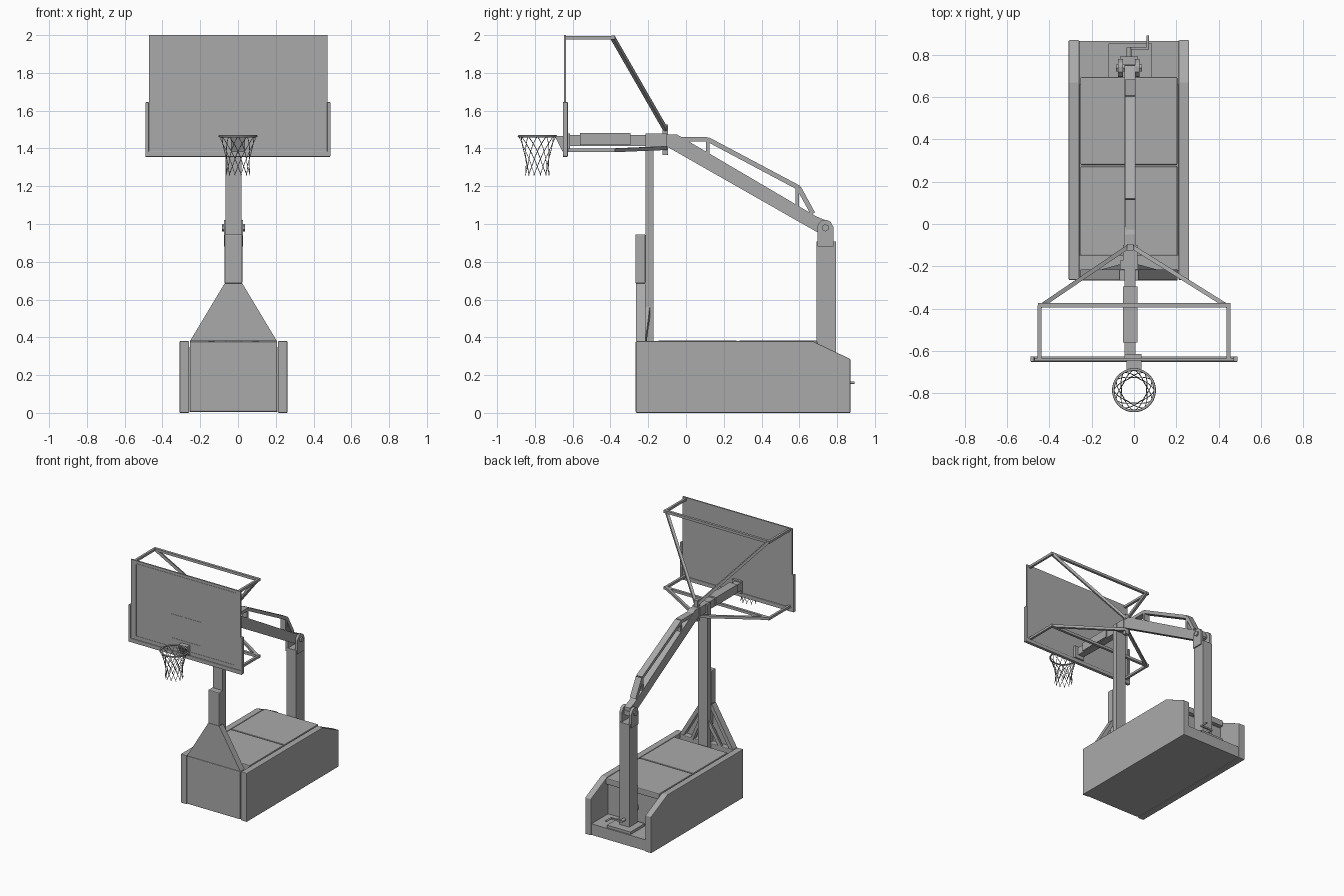
import bpy, bmesh
from math import sin, cos, pi
from mathutils import Vector

if "Cube" in bpy.data.objects:
    bpy.data.objects.remove(bpy.data.objects["Cube"])

grey = bpy.data.materials.new("mid grey")
grey.use_nodes = True
COLOUR = (0.4, 0.4, 0.4, 1)
grey.diffuse_color = COLOUR
grey.node_tree.nodes["Principled BSDF"].inputs["Base Color"].default_value = COLOUR

C = -0.024  # centre line of the base and posts


def finish(ob, name, bevel=0):
    ob.name = name
    ob.data.materials.append(grey)
    if bevel:
        mod = ob.modifiers.new("edge", "BEVEL")
        mod.width, mod.segments = bevel, 2
    return ob


def box(name, x, y, z, bevel=0):
    """Box from (low, high) ranges."""
    bpy.ops.mesh.primitive_cube_add(size=1, location=[sum(r) / 2 for r in (x, y, z)])
    ob = bpy.context.object
    ob.scale = [r[1] - r[0] for r in (x, y, z)]
    bpy.ops.object.transform_apply(location=False, rotation=False, scale=True)
    return finish(ob, name, bevel)


def prism(name, pts, low, high, axis="x", bevel=0):
    """Outline extruded along x (points are y, z) or along y (points are x, z)."""
    bm = bmesh.new()
    put = (lambda p, d: (d, p[0], p[1])) if axis == "x" else (lambda p, d: (p[0], d, p[1]))
    a = [bm.verts.new(put(p, low)) for p in pts]
    b = [bm.verts.new(put(p, high)) for p in pts]
    bm.faces.new(a)
    bm.faces.new(b[::-1])
    for i in range(len(pts)):
        j = (i + 1) % len(pts)
        bm.faces.new((a[j], a[i], b[i], b[j]))
    bmesh.ops.recalc_face_normals(bm, faces=bm.faces)
    me = bpy.data.meshes.new(name)
    bm.to_mesh(me)
    bm.free()
    ob = bpy.data.objects.new(name, me)
    bpy.context.collection.objects.link(ob)
    return finish(ob, name, bevel)


def beam(name, p, q, w, h=None):
    """Rectangular tube between two points."""
    p, q = Vector(p), Vector(q)
    d = q - p
    bpy.ops.mesh.primitive_cube_add(size=1, location=(p + q) / 2)
    ob = bpy.context.object
    ob.scale = (w, h or w, d.length)
    z = d.normalized()
    if abs(z.x) > 0.99:
        ob.rotation_euler = (0, pi / 2, 0)
    else:
        ob.rotation_euler = z.to_track_quat("Z", "Y").to_euler()
    return finish(ob, name)


def rod(name, p, q, r, sides=16):
    p, q = Vector(p), Vector(q)
    bpy.ops.mesh.primitive_cylinder_add(vertices=sides, radius=r, depth=(q - p).length, location=(p + q) / 2)
    ob = bpy.context.object
    ob.rotation_euler = (q - p).to_track_quat("Z", "Y").to_euler()
    bpy.ops.object.shade_smooth_by_angle()
    return finish(ob, name)


# Base: side walls, floor, front panel, filled middle and lids
wall = [(-0.265, 0), (0.87, 0), (0.87, 0.285), (0.67, 0.38), (-0.265, 0.38)]
for side, name in ((-1, "right"), (1, "left")):
    x = C + side * 0.26
    prism(name + "_side_wall", wall, x - 0.025, x + 0.025, bevel=0.004)
inner = (C - 0.234, C + 0.234)
box("base_floor", inner, (-0.25, 0.865), (0.004, 0.09))
box("front_panel", (C - 0.231, C + 0.231), (-0.268, -0.215), (0.006, 0.378), 0.006)
box("base_core", inner, (-0.15, 0.66), (0.08, 0.35))
box("front_recess_floor", inner, (-0.22, -0.15), (0.08, 0.3))
for y, name in (((-0.15, 0.272), "front_lid"), ((0.28, 0.695), "rear_lid")):
    box(name, (C - 0.23, C + 0.23), y, (0.335, 0.383), 0.006)

# Front post with tapered shield, its frame and the pad
box("front_post", (C - 0.042, C + 0.042), (-0.215, -0.173), (0.1, 1.475))
prism("tapered_shield", [(C - 0.23, 0.38), (C + 0.23, 0.38), (C + 0.047, 0.685), (C - 0.047, 0.685)],
      -0.265, -0.255, "y")
for s in (-1, 1):
    prism("shield_strut", [(C + s * 0.23, 0.38), (C + s * 0.195, 0.38), (C + s * 0.03, 0.66),
                           (C + s * 0.047, 0.685)], -0.257, -0.215, "y")
    beam("shield_brace", (C + s * 0.12, -0.225, 0.37), (C + s * 0.03, -0.2, 0.56), 0.025)
box("shield_spine", (C - 0.03, C + 0.03), (-0.256, -0.21), (0.38, 0.685))
box("post_pad", (C - 0.047, C + 0.047), (-0.268, -0.215), (0.685, 0.945), 0.006)

# Rear post with foot plate, clevis and bolt
box("rear_post", (C - 0.042, C + 0.042), (0.692, 0.793), (0.09, 0.908))
box("foot_plate", (-0.12, 0.085), (0.68, 0.855), (0.088, 0.11))
ear = [(0.695, 0.88), (0.78, 0.88), (0.78, 0.985), (0.765, 1.012), (0.745, 1.022), (0.72, 1.02),
       (0.7, 1.0), (0.695, 0.985)]
for s in (-1, 1):
    x = C + s * 0.04
    prism("clevis_ear", ear, x - 0.011, x + 0.011)
rod("pivot_bolt", (C - 0.062, 0.738, 0.98), (C + 0.062, 0.738, 0.98), 0.02, 6)

# Crank at the rear
rod("crank_shaft", (C, 0.78, 0.16), (C, 0.835, 0.16), 0.012)
beam("crank_arm", (C, 0.832, 0.16), (0.065, 0.832, 0.16), 0.012)
rod("crank_handle", (0.065, 0.826, 0.16), (0.065, 0.893, 0.16), 0.007)
rod("jack_screw", (C, 0.69, 0.2), (C, 0.62, 0.22), 0.03)

# Sloping boom and horizontal arm
A = C + 0.006
prism("sloping_boom", [(-0.11, 1.415), (-0.11, 1.475), (-0.05, 1.475), (0.69, 1.04), (0.75, 1.015),
                       (0.755, 0.955), (0.715, 0.945)], A - 0.026, A + 0.026)
box("horizontal_arm", (A - 0.026, A + 0.026), (-0.635, -0.1), (1.412, 1.472))
box("arm_sleeve", (A - 0.034, A + 0.034), (-0.56, -0.295), (1.417, 1.482))
box("arm_mount", (-0.045, 0.035), (-0.637, -0.615), (1.385, 1.48))
box("arm_joint", (A - 0.034, A + 0.034), (-0.215, -0.1), (1.41, 1.478))

# Truss above the boom
truss = [(-0.08, 1.448), (0.115, 1.448), (0.597, 1.192), (0.672, 1.055)]
for (y0, z0), (y1, z1) in zip(truss, truss[1:]):
    beam("truss_rail", (A, y0, z0), (A, y1, z1), 0.05, 0.025)
for y, low, high in ((0.115, 1.35, 1.45), (0.59, 1.08, 1.195)):
    beam("truss_strut", (A, y, low), (A, y, high), 0.045, 0.018)

# Backboard with padded lower edge and thin raised markings
box("backboard", (-0.472, 0.474), (-0.645, -0.634), (1.362, 2.0))
box("bottom_padding", (-0.49, 0.488), (-0.652, -0.626), (1.355, 1.385), 0.004)
for s in (-1, 1):
    x = s * 0.481
    box("side_padding", (x - 0.009, x + 0.009), (-0.652, -0.626), (1.36, 1.645), 0.003)


def outline(name, half, low, high, w):
    for z in (low, high):
        box(name, (-half, half), (-0.647, -0.643), (z - w, z + w))
    for s in (-half, half):
        box(name, (s - w, s + w), (-0.647, -0.643), (low, high))


outline("border_marking", 0.43, 1.41, 1.975, 0.004)
outline("target_marking", 0.13, 1.48, 1.665, 0.004)

# Frames holding the backboard, above and below
for z, hub, name in ((1.987, 1.5, "upper"), (1.39, 1.402, "lower")):
    beam(name + "_cross_tube", (-0.455, -0.385, z), (0.457, -0.385, z), 0.02)
    for s in (-1, 1):
        beam(name + "_side_tube", (s * 0.447, -0.637, z), (s * 0.447, -0.385, z), 0.018)
        beam(name + "_stay", (s * 0.44, -0.388, z), (A + s * 0.01, -0.108, hub), 0.02)
box("stay_hub", (A - 0.016, A + 0.016), (-0.125, -0.095), (1.365, 1.528))

# Rim bracket, rim and net
prism("rim_bracket", [(-0.69, 1.455), (-0.69, 1.465), (-0.645, 1.465), (-0.645, 1.385), (-0.655, 1.385)],
      -0.036, 0.036)
HY, HZ = -0.787, 1.465
bpy.ops.mesh.primitive_torus_add(major_radius=0.098, minor_radius=0.006, major_segments=40,
                                 minor_segments=8, location=(0, HY, HZ))
bpy.ops.object.shade_smooth()
finish(bpy.context.object, "rim")

net = bpy.data.curves.new("net", "CURVE")
net.dimensions = "3D"
net.bevel_depth, net.bevel_resolution = 0.002, 0
STEPS, STRANDS = 16, 12
for k in range(STRANDS):
    for turn in (-1, 1):
        line = net.splines.new("POLY")
        line.points.add(STEPS)
        for i, p in enumerate(line.points):
            t = i / STEPS
            r = 0.055 + 0.043 * (1 - t) ** 2 + 0.01 * max(0, t - 0.7) / 0.3
            a = 2 * pi * k / STRANDS + turn * 1.35 * t
            p.co = (r * cos(a), HY + r * sin(a), HZ - 0.207 * t, 1)
ob = bpy.data.objects.new("net", net)
bpy.context.collection.objects.link(ob)
bpy.ops.object.select_all(action="DESELECT")
ob.select_set(True)
bpy.context.view_layer.objects.active = ob
bpy.ops.object.convert(target="MESH")
finish(bpy.context.object, "net")
